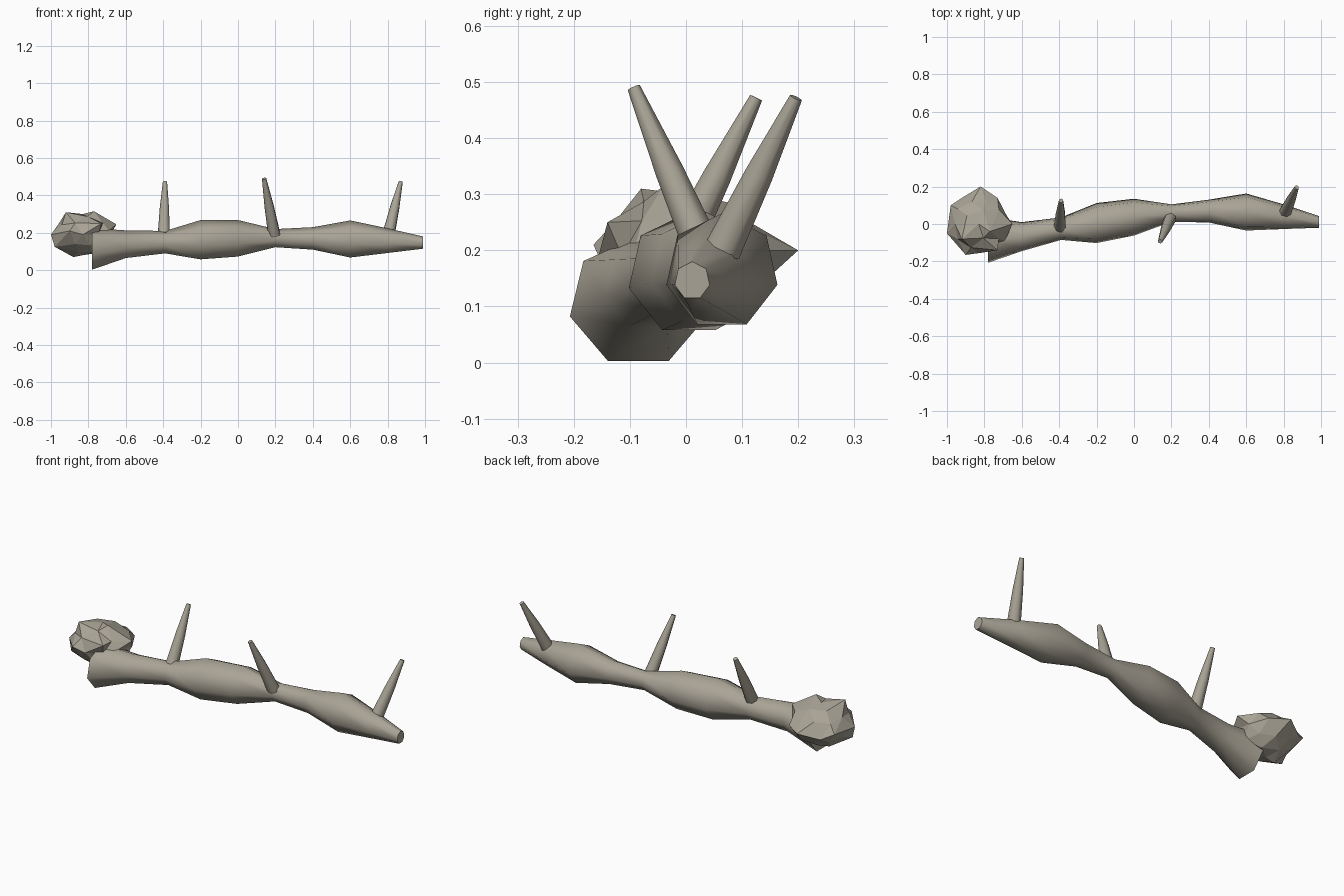
import bpy, bmesh, math, random
from mathutils import Vector

if "Cube" in bpy.data.objects:
    bpy.data.objects.remove(bpy.data.objects["Cube"])

random.seed(4)
SIDES = 7
wood = bpy.data.materials.new("pale grey wood")
wood.diffuse_color = (0.40, 0.37, 0.305, 1)
wood.use_nodes = True
wood.node_tree.nodes["Principled BSDF"].inputs["Base Color"].default_value = wood.diffuse_color


def make_object(name, bm, smooth):
    bmesh.ops.recalc_face_normals(bm, faces=bm.faces[:])
    mesh = bpy.data.meshes.new(name)
    bm.to_mesh(mesh)
    bm.free()
    mesh.materials.append(wood)
    obj = bpy.data.objects.new(name, mesh)
    bpy.context.collection.objects.link(obj)
    if smooth:
        bpy.ops.object.select_all(action='DESELECT')
        obj.select_set(True)
        bpy.context.view_layer.objects.active = obj
        bpy.ops.object.shade_smooth_by_angle(angle=math.radians(60))
    return obj


def loft(name, rings):
    """Skin a list of point rings and cap both ends."""
    bm = bmesh.new()
    loops = [[bm.verts.new(p) for p in ring] for ring in rings]
    for a, b in zip(loops, loops[1:]):
        for i in range(SIDES):
            j = (i + 1) % SIDES
            bm.faces.new((a[i], a[j], b[j], b[i]))
    bm.faces.new(loops[0][::-1])
    bm.faces.new(loops[-1])
    return make_object(name, bm, True)


ANGLES = [math.pi / 2 + i * math.tau / SIDES for i in range(SIDES)]

# Branch: x, lowest y, highest y, lowest z, highest z of each ring
stations = [
    (-0.78, -0.207, 0.037, 0.003, 0.225),
    (-0.60, -0.145, 0.010, 0.065, 0.213),
    (-0.39, -0.085, 0.035, 0.090, 0.210),
    (-0.20, -0.102, 0.112, 0.058, 0.268),
    (0.00, -0.062, 0.135, 0.073, 0.268),
    (0.20, 0.012, 0.105, 0.123, 0.220),
    (0.40, 0.008, 0.130, 0.110, 0.230),
    (0.60, -0.035, 0.163, 0.068, 0.266),
    (0.80, -0.027, 0.105, 0.092, 0.224),
    (0.99, -0.020, 0.042, 0.115, 0.180),
]
low = math.cos(math.pi / SIDES)
rings = []
for x, y0, y1, z0, z1 in stations:
    r = (z1 - z0) / (1 + low)
    rings.append([(x, (y0 + y1) / 2 + (y1 - y0) / 2 * math.cos(a) / 0.975,
                   z0 + r * low + r * math.sin(a)) for a in ANGLES])
loft("branch", rings)

# Three tapering twigs: base and tip
twigs = [
    ((-0.395, -0.015, 0.19), (-0.39, 0.125, 0.472)),
    ((0.195, 0.035, 0.19), (0.14, -0.093, 0.490)),
    ((0.808, 0.065, 0.20), (0.87, 0.196, 0.472)),
]
for n, (base, tip) in enumerate(twigs):
    base, tip = Vector(base), Vector(tip)
    axis = (tip - base).normalized()
    u = axis.cross(Vector((1, 0, 0))).normalized()
    v = axis.cross(u)
    rings = [[base.lerp(tip, t) + r * (u * math.cos(a) + v * math.sin(a)) for a in ANGLES]
             for t, r in ((0, 0.034), (0.5, 0.026), (1, 0.012))]
    loft(f"twig_{n + 1}", rings)

# Rough faceted knob at the thick end
centre = Vector((-0.83, 0, 0.19))
size = Vector((0.155, 0.155, 0.118))
bm = bmesh.new()
bmesh.ops.create_icosphere(bm, subdivisions=2, radius=1)
for v in bm.verts:
    k = random.uniform(0.9, 1.02)
    v.co = centre + Vector(c * s * k for c, s in zip(v.co, size))

# Pull the nearest free points out to the knob's corners
corners = [
    (-1.00, -0.05, 0.19), (-0.98, 0.10, 0.20), (-0.92, 0.14, 0.17),
    (-0.82, 0.20, 0.20), (-0.73, 0.14, 0.20), (-0.65, 0.00, 0.245),
    (-0.69, -0.09, 0.21), (-0.73, -0.14, 0.25), (-0.90, -0.165, 0.21),
    (-0.92, -0.08, 0.31), (-0.77, -0.04, 0.315), (-0.88, 0.00, 0.07),
    (-0.98, -0.06, 0.125),
]
free = list(bm.verts)
for c in corners:
    c = Vector(c)
    v = min(free, key=lambda p: (p.co - c).length)
    v.co = c
    free.remove(v)
make_object("knob", bm, False)
